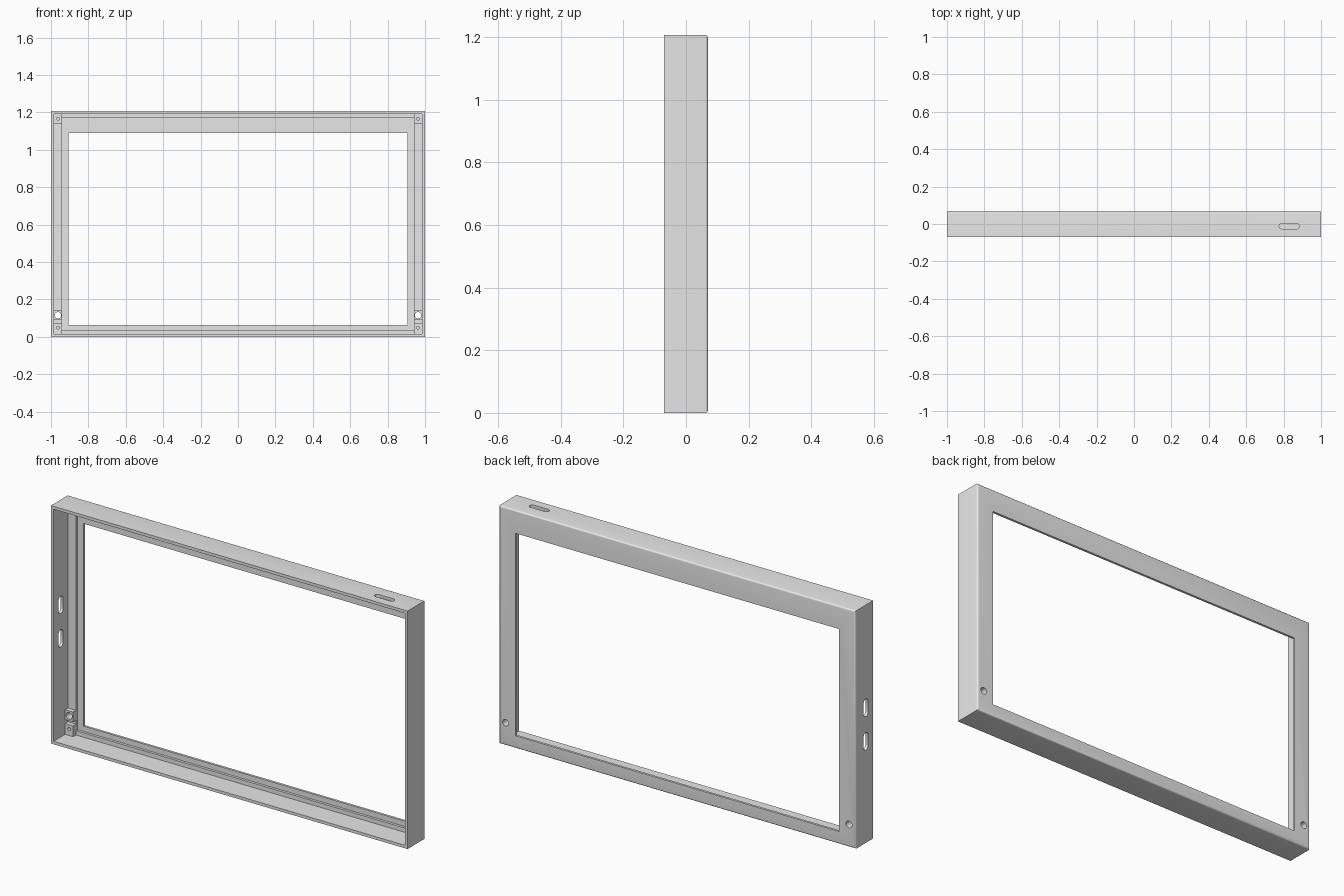
import bpy, bmesh, math
from mathutils import Vector

cube = bpy.data.objects.get("Cube")
if cube:
    bpy.data.objects.remove(cube, do_unlink=True)

GREY = (0.8, 0.8, 0.8, 1)
mat = bpy.data.materials.new("light grey plastic")
mat.use_nodes = True
mat.diffuse_color = GREY
mat.node_tree.nodes["Principled BSDF"].inputs["Base Color"].default_value = GREY

H = 1.206      # frame height
D = 0.07       # half depth


def finish(name, bm):
    bmesh.ops.recalc_face_normals(bm, faces=bm.faces)
    mesh = bpy.data.meshes.new(name)
    bm.to_mesh(mesh)
    bm.free()
    mesh.materials.append(mat)
    ob = bpy.data.objects.new(name, mesh)
    bpy.context.collection.objects.link(ob)
    return ob


def activate(ob):
    bpy.ops.object.select_all(action='DESELECT')
    ob.select_set(True)
    bpy.context.view_layer.objects.active = ob


def box(name, x0, x1, y0, y1, z0, z1):
    bm = bmesh.new()
    bmesh.ops.create_cube(bm, size=1)
    for v in bm.verts:
        v.co = Vector(((x0 + x1) / 2 + v.co.x * (x1 - x0),
                       (y0 + y1) / 2 + v.co.y * (y1 - y0),
                       (z0 + z1) / 2 + v.co.z * (z1 - z0)))
    return finish(name, bm)


def cut_pill(ob, centre, u, v, radius, half, depth):
    """Cut a pill-shaped hole: long axis u, short axis v, round if half is 0."""
    u, v, c = Vector(u), Vector(v), Vector(centre)
    n = u.cross(v)
    bm = bmesh.new()
    ring = []
    for i in range(24):
        a = (i + 0.5) * math.tau / 24
        p = u * (radius * math.cos(a) + math.copysign(half, math.cos(a)))
        ring.append(bm.verts.new(c + p + v * radius * math.sin(a) - n * depth))
    face = bm.faces.new(ring)
    ext = bmesh.ops.extrude_face_region(bm, geom=[face])
    bmesh.ops.translate(bm, vec=n * depth * 2,
                        verts=[g for g in ext["geom"] if isinstance(g, bmesh.types.BMVert)])
    cutter = finish("cutter", bm)
    cutter.hide_render = True
    activate(ob)
    mod = ob.modifiers.new("cut", 'BOOLEAN')
    mod.operation = 'DIFFERENCE'
    mod.solver = 'EXACT'
    mod.object = cutter
    bpy.ops.object.modifier_apply(modifier=mod.name)
    bpy.data.objects.remove(cutter, do_unlink=True)


# Frame: nested rectangular rings (half width, bottom, top, y) joined in a closed loop
R = 0.009
rings = [(1, 0, H, -D)]
for i in range(6):                      # rounded back edge
    a = i * math.pi / 10
    inset = R * (1 - math.cos(a))
    rings.append((1 - inset, inset, H - inset, D - R + R * math.sin(a)))
rings += [(0.907, 0.064, 1.09, D),      # window
          (0.907, 0.064, 1.09, 0.058),
          (0.94, 0.037, 1.172, 0.058),  # panel recess
          (0.94, 0.037, 1.172, 0.045),
          (0.985, 0.015, H - 0.015, 0.045),
          (0.985, 0.015, H - 0.015, -D)]
bm = bmesh.new()
loops = [[bm.verts.new(p) for p in ((-w, y, b), (w, y, b), (w, y, t), (-w, y, t))]
         for w, b, t, y in rings]
for k, ring in enumerate(loops):
    nxt = loops[(k + 1) % len(loops)]
    for j in range(4):
        m = (j + 1) % 4
        bm.faces.new((ring[j], ring[m], nxt[m], nxt[j]))
frame = finish("frame_shell", bm)

X, Y, Z = (1, 0, 0), (0, 1, 0), (0, 0, 1)

# Slots in the top and the right wall
cut_pill(frame, (0.83, -0.012, H), X, Y, 0.014, 0.04, 0.04)
for z in (0.685, 0.515):
    cut_pill(frame, (-1, -0.012, z), Z, Y, 0.018, 0.026, 0.04)

# Corner screw posts and mounting-hole blocks
for side, s in (("left", 1), ("right", -1)):
    x0, x1 = sorted((s * 0.94, s * 0.988))
    cx = s * 0.9625
    for level, z0, z1 in (("lower", 0.012, 0.07), ("upper", 1.14, H - 0.012)):
        post = box(f"{level}_{side}_screw_post", x0, x1, 0.022, 0.048, z0, z1)
        zc = 0.048 if level == "lower" else 1.165
        cut_pill(post, (cx, 0.022, zc), X, Z, 0.008, 0, 0.018)
    block = box(f"{side}_hole_block", x0, x1, 0.022, 0.048, 0.09, 0.14)
    for ob in (block, frame):
        cut_pill(ob, (cx, 0.045, 0.115), X, Z, 0.017, 0, 0.06)

activate(frame)
bpy.ops.object.shade_smooth_by_angle(angle=math.radians(30))
